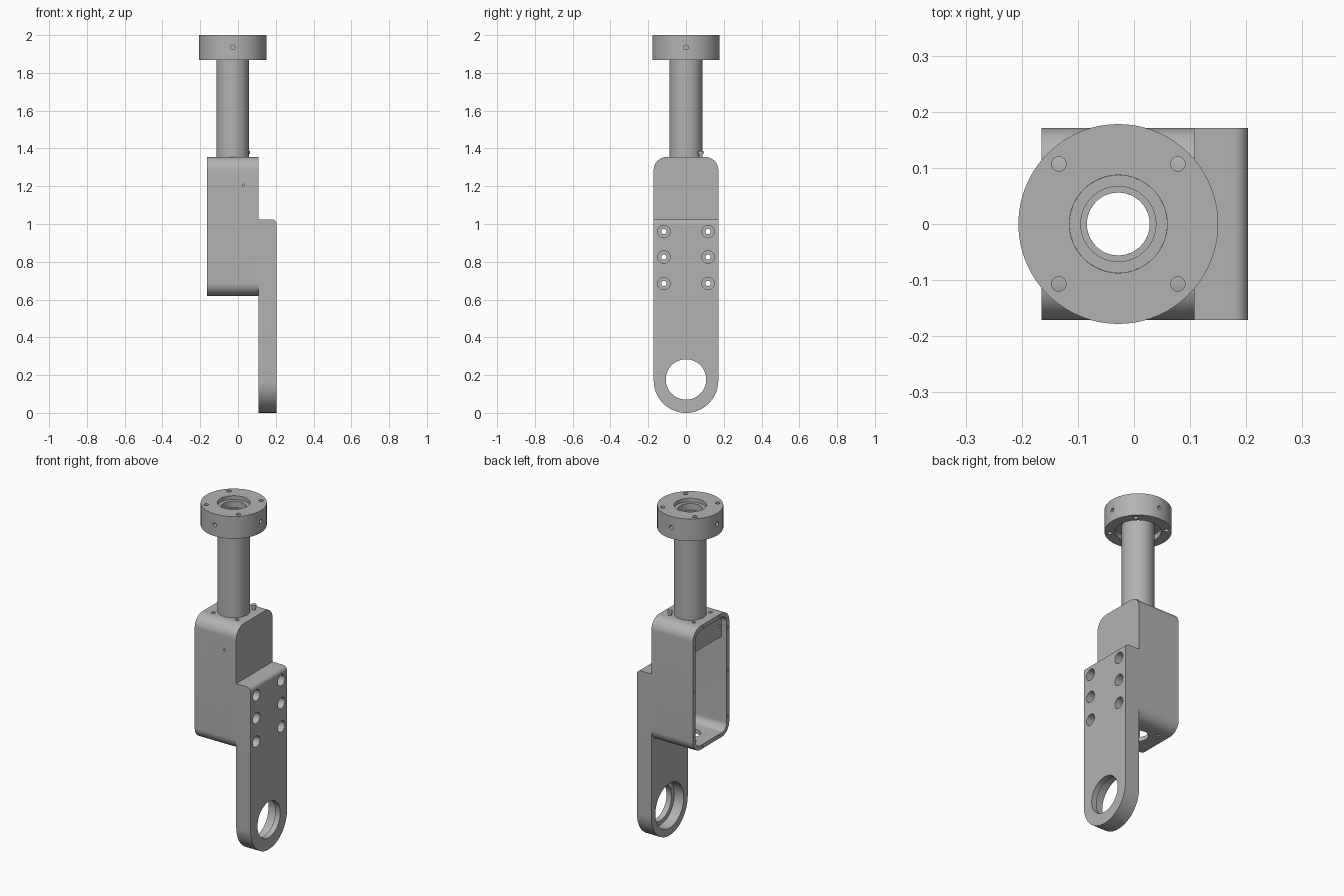
import bpy, bmesh, math
from mathutils import Matrix, Vector

cube = bpy.data.objects.get("Cube")
if cube:
    bpy.data.objects.remove(cube, do_unlink=True)

grey = bpy.data.materials.new("machined grey")
grey.use_nodes = True
grey.diffuse_color = (0.45, 0.45, 0.45, 1)
grey.node_tree.nodes["Principled BSDF"].inputs["Base Color"].default_value = grey.diffuse_color

AXIS = -0.028          # x of the tube axis
WALL, JOINT, FACE = -0.165, 0.108, 0.203   # open side, plate joint, outer plate face
HALF = 0.171           # half width in y


def finish(name, bm):
    bmesh.ops.recalc_face_normals(bm, faces=bm.faces)
    mesh = bpy.data.meshes.new(name)
    bm.to_mesh(mesh)
    bm.free()
    obj = bpy.data.objects.new(name, mesh)
    bpy.context.collection.objects.link(obj)
    mesh.materials.append(grey)
    return obj


def add_cyl(bm, start, end, r, segs=24):
    a, b = Vector(start), Vector(end)
    turn = (b - a).to_track_quat('Z', 'Y').to_matrix().to_4x4()
    bmesh.ops.create_cone(bm, cap_ends=True, segments=segs, radius1=r, radius2=r,
                          depth=(b - a).length,
                          matrix=Matrix.Translation((a + b) / 2) @ turn)


def cylinders(name, items):
    """Each item is (start, end, radius[, segments])."""
    bm = bmesh.new()
    for item in items:
        add_cyl(bm, *item)
    return finish(name, bm)


def slab(name, x0, x1, half, z0, z1, r_low, r_high):
    """Rounded rectangle in yz, extruded along x."""
    bm = bmesh.new()
    pts = []
    for r, z, sy, a0 in ((r_low, z0 + r_low, 1, -90), (r_high, z1 - r_high, 1, 0),
                         (r_high, z1 - r_high, -1, 90), (r_low, z0 + r_low, -1, 180)):
        steps = 1 if r == 0 else 17
        for i in range(steps):
            a = math.radians(a0 + 90 * i / 16)
            pts.append((x0, sy * (half - r) + r * math.cos(a), z + r * math.sin(a)))
    face = bm.faces.new([bm.verts.new(p) for p in pts])
    out = bmesh.ops.extrude_face_region(bm, geom=[face])
    bmesh.ops.translate(bm, vec=(x1 - x0, 0, 0),
                        verts=[v for v in out["geom"] if isinstance(v, bmesh.types.BMVert)])
    bmesh.ops.remove_doubles(bm, verts=bm.verts, dist=0.0001)
    return finish(name, bm)


def cut(obj, cutter):
    mod = obj.modifiers.new("cut", 'BOOLEAN')
    mod.operation, mod.solver, mod.object = 'DIFFERENCE', 'EXACT', cutter
    deps = bpy.context.evaluated_depsgraph_get()
    mesh = bpy.data.meshes.new_from_object(obj.evaluated_get(deps))
    obj.modifiers.clear()
    obj.data = mesh
    bpy.data.objects.remove(cutter, do_unlink=True)


def vertical(x, y, z0, z1, r, segs=24):
    return ((x, y, z0), (x, y, z1), r, segs)


signs = [(sx, sy) for sx in (-1, 1) for sy in (-1, 1)]
bolts = [(y, z) for y in (-0.117, 0.117) for z in (0.96, 0.825, 0.685)]
bolt_bores = [((0, y, z), (0.3, y, z), 0.014) for y, z in bolts]

# Housing, open on its -x side
housing = slab("housing", WALL, JOINT, HALF, 0.62, 1.355, 0.07, 0.07)
cut(housing, slab("cavity", WALL - 0.05, 0.08, 0.146, 0.645, 1.33, 0.045, 0.045))
cut(housing, cylinders("bores", bolt_bores + [
    vertical(AXIS, 0, 0.6, 0.7, 0.056, 48), vertical(AXIS, 0, 1.3, 1.4, 0.08, 48),
    vertical(-0.11, 0.07, 0.6, 0.7, 0.008, 16),
    ((0.03, -0.2, 1.205), (0.03, -0.1, 1.205), 0.006, 16)]))
cover_holes = [(y, z) for y in (-0.158, 0.158) for z in (0.72, 0.99, 1.25)]
cover_holes += [(y, z) for y in (-0.08, 0.08) for z in (0.632, 1.342)]
cut(housing, cylinders("cover_holes", [((WALL - 0.02, y, z), (WALL + 0.05, y, z), 0.006, 12)
                                       for y, z in cover_holes]))
clamp = [(AXIS + 0.078 * sx, 0.078 * sy) for sx, sy in signs]
cut(housing, cylinders("clamp_holes", [vertical(x, y, 1.337, 1.4, 0.011) for x, y in clamp[:3]]))

# Mounting block inside the top of the housing
block = slab("mounting_block", -0.13, 0.08, 0.146, 1.19, 1.331, 0, 0.045)
cut(block, cylinders("block_bore", [vertical(AXIS, 0, 1.1, 1.4, 0.067, 48)]))
cut(block, cylinders("block_holes", [((-0.2, y, 1.26), (-0.1, y, 1.26), 0.008, 16)
                                     for y in (-0.125, 0.125)]))

# Arm plate with a rounded foot and a softened upper outer edge
plate = slab("arm_plate", JOINT, FACE, HALF, 0, 1.025, HALF, 0)
bm = bmesh.new()
bm.from_mesh(plate.data)
edge = [e for e in bm.edges if all(v.co.x > FACE - 0.001 and v.co.z > 1.02 for v in e.verts)]
bmesh.ops.bevel(bm, geom=edge, offset=0.026, segments=8, profile=0.5, affect='EDGES')
bm.to_mesh(plate.data)
bm.free()
cut(plate, cylinders("plate_bores", bolt_bores + [((0, 0, 0.177), (0.3, 0, 0.177), 0.107, 64)]))
cut(plate, cylinders("counterbores",
                     [((0.15, y, z), (0.3, y, z), 0.033, 32) for y, z in bolts] +
                     [((0.05, 0, 0.177), (0.17, 0, 0.177), 0.133, 64)]))

# Tube, stepped inside at the top
tube = cylinders("tube", [vertical(AXIS, 0, 1.31, 1.978, 0.087, 64)])
cut(tube, cylinders("tube_bore", [vertical(AXIS, 0, 1.2, 2.1, 0.056, 64)]))
cut(tube, cylinders("tube_step", [vertical(AXIS, 0, 1.94, 2.1, 0.067, 64)]))

# Flange with a recessed underside, four face holes and four side holes
flange = cylinders("flange", [vertical(AXIS, 0, 1.868, 2.0, 0.178, 96)])
cut(flange, cylinders("flange_bore", [vertical(AXIS, 0, 1.8, 2.1, 0.0872, 64)]))
cut(flange, cylinders("flange_recess", [vertical(AXIS, 0, 1.8, 1.9, 0.122, 64)]))
cut(flange, cylinders("face_holes", [vertical(AXIS + 0.106 * sx, 0.107 * sy, 1.8, 2.1, 0.013)
                                     for sx, sy in signs]))
side = []
for dx, dy in ((1, 0), (-1, 0), (0, 1), (0, -1)):
    side.append(((AXIS + 0.14 * dx, 0.14 * dy, 1.935), (AXIS + 0.2 * dx, 0.2 * dy, 1.935), 0.012))
cut(flange, cylinders("side_holes", side))

# Clamp screw standing beside the tube
cylinders("clamp_screw", [vertical(*clamp[3], 1.34, 1.37, 0.009), vertical(*clamp[3], 1.37, 1.386, 0.014)])

# Smooth the round surfaces, keep the machined edges sharp
bpy.ops.object.select_all(action='DESELECT')
for obj in bpy.context.collection.objects:
    if obj.type == 'MESH' and grey.name in obj.data.materials:
        obj.select_set(True)
        bpy.context.view_layer.objects.active = obj
bpy.ops.object.shade_smooth_by_angle(angle=math.radians(30))
